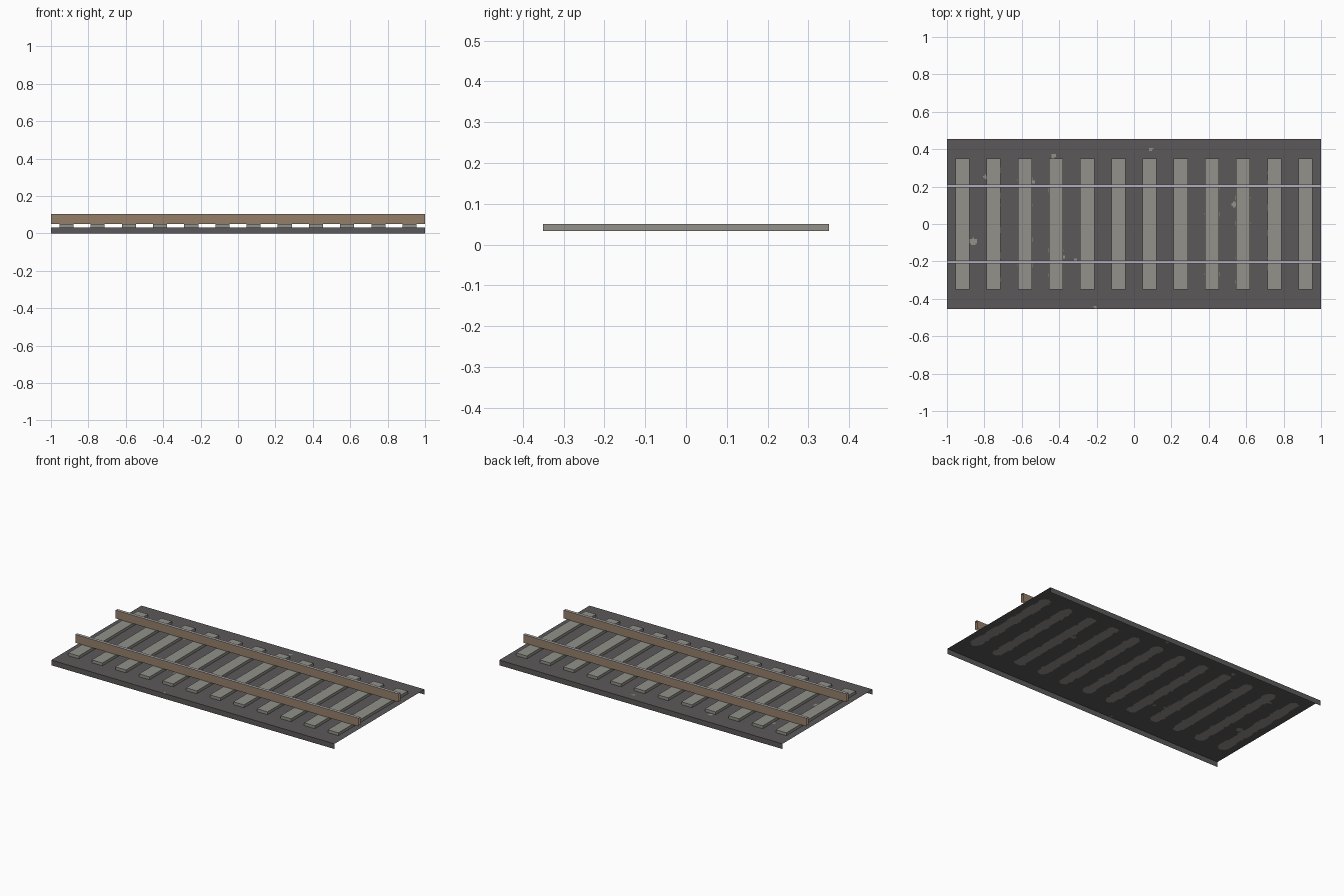
import bpy, bmesh, math

if "Cube" in bpy.data.objects:
    bpy.data.objects.remove(bpy.data.objects["Cube"])

BED_Z, TIE_Z, RAIL_Z = 0.033, 0.051, 0.104
BED_Y = 0.455
TIES = [-11 / 12 + i / 6 for i in range(12)]


def mat(name, hex_rgb):
    def lin(c):
        c /= 255
        return c / 12.92 if c <= 0.04045 else ((c + 0.055) / 1.055) ** 2.4
    m = bpy.data.materials.new(name)
    m.diffuse_color = (*[lin((hex_rgb >> s) & 255) for s in (16, 8, 0)], 1)
    m.use_nodes = True
    m.node_tree.nodes["Principled BSDF"].inputs["Base Color"].default_value = m.diffuse_color
    return m


GRAVEL = mat("dark gravel", 0x5B5958)
CONCRETE = mat("grey concrete", 0x92918A)
RUST = mat("rusty brown", 0x957F6A)
STEEL = mat("polished steel", 0xB2B1B8)


def finish(name, bm, mats):
    me = bpy.data.meshes.new(name)
    bm.to_mesh(me)
    bm.free()
    for m in mats:
        me.materials.append(m)
    ob = bpy.data.objects.new(name, me)
    bpy.context.collection.objects.link(ob)
    return ob


def quad(bm, pts, idx=0):
    f = bm.faces.new([bm.verts.new(p) for p in pts])
    f.material_index = idx


def open_channel(bm, y0, y1, z0, z1, top_idx=None):
    """Two side walls along x, with an optional top; the ends stay open."""
    quad(bm, [(-1, y0, z0), (1, y0, z0), (1, y0, z1), (-1, y0, z1)])
    quad(bm, [(1, y1, z0), (-1, y1, z0), (-1, y1, z1), (1, y1, z1)])
    if top_idx is not None:
        quad(bm, [(-1, y0, z1), (1, y0, z1), (1, y1, z1), (-1, y1, z1)], top_idx)


# Ballast bed: flat sheet with side skirts, pale worn patches beneath the sleepers
SPOTS = [(-0.86, -0.095, 0.02), (0.535, 0.105, 0.015), (-0.43, 0.365, 0.013),
         (-0.795, 0.25, 0.01), (0.09, 0.4, 0.011), (-0.205, -0.445, 0.009),
         (-0.54, 0.225, 0.01), (-0.375, -0.175, 0.01), (-0.315, -0.19, 0.009)]


def pale(x, y):
    if any(math.hypot(x - a, y - b) < r for a, b, r in SPOTS):
        return True
    i = min(range(12), key=lambda k: abs(TIES[k] - x))
    half = 0.032 + 0.003 * math.sin(41 * y + 2.3 * i) + 0.002 * math.sin(97 * y + 5 * i)
    return math.hypot(x - TIES[i], max(0, abs(y) - 0.305)) < half


bm = bmesh.new()
bmesh.ops.create_grid(bm, x_segments=250, y_segments=114, size=1)
for v in bm.verts:
    v.co = (v.co.x, v.co.y * BED_Y, BED_Z)
for f in bm.faces:
    c = f.calc_center_median()
    f.material_index = int(pale(c.x, c.y))
open_channel(bm, -BED_Y, BED_Y, 0, BED_Z)
finish("ballast_bed", bm, [GRAVEL, CONCRETE])

# Sleepers: low blocks resting on the bed, no underside
for i, x in enumerate(TIES):
    bm = bmesh.new()
    bmesh.ops.create_cube(bm, size=1)
    for v in bm.verts:
        v.co = (x + v.co.x * 0.075, v.co.y * 0.7, TIE_Z if v.co.z > 0 else BED_Z)
    bmesh.ops.delete(bm, geom=[f for f in bm.faces if f.normal.z < -0.5], context='FACES')
    finish(f"sleeper_{i + 1}", bm, [CONCRETE])

# Rails: rusty sides with a polished running surface, open at the ends
for name, y in (("front_rail", -0.203), ("back_rail", 0.203)):
    bm = bmesh.new()
    open_channel(bm, y - 0.009, y + 0.009, TIE_Z, RAIL_Z, top_idx=1)
    finish(name, bm, [RUST, STEEL])
